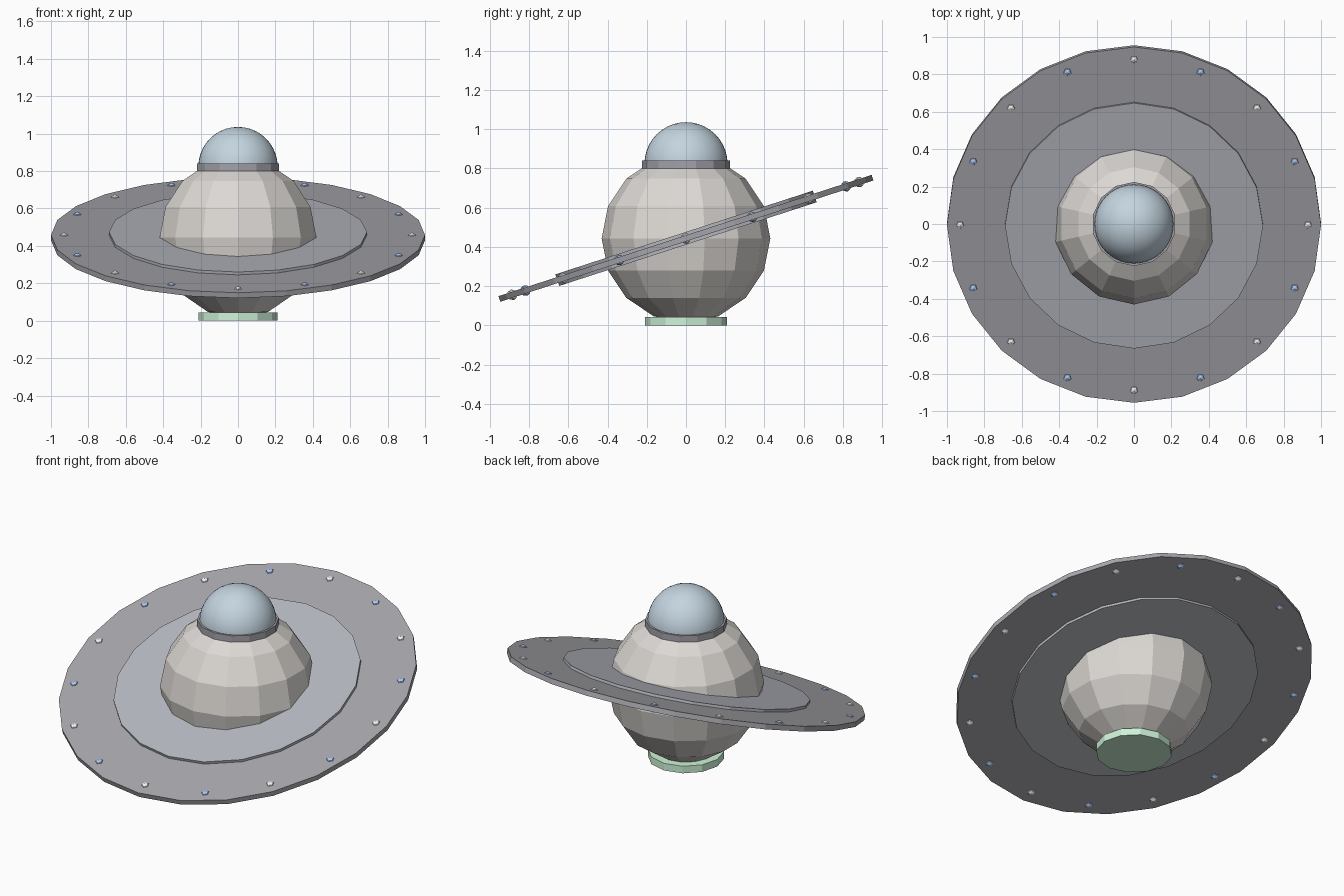
import bpy, bmesh
from math import pi, sin, cos, radians
from mathutils import Matrix

if "Cube" in bpy.data.objects:
    bpy.data.objects.remove(bpy.data.objects["Cube"])

CENTRE_Z = 0.444
TILT = Matrix.Translation((0, 0, CENTRE_Z)) @ Matrix.Rotation(radians(18), 4, 'X')


def material(name, rgb):
    m = bpy.data.materials.new(name)
    m.diffuse_color = (*rgb, 1)
    m.use_nodes = True
    m.node_tree.nodes["Principled BSDF"].inputs["Base Color"].default_value = m.diffuse_color
    return m


def lathe(name, profile, sides, mat, matrix=Matrix(), start=pi / 2, smooth=False):
    """Spin (radius, z) points around z; open ends are capped."""
    bm = bmesh.new()
    rings = []
    for r, z in profile:
        if r < 1e-5:
            rings.append([bm.verts.new((0, 0, z))])
        else:
            rings.append([bm.verts.new((r * cos(start + 2 * pi * i / sides),
                                        r * sin(start + 2 * pi * i / sides), z))
                          for i in range(sides)])
    for a, b in zip(rings, rings[1:]):
        for i in range(sides):
            j = (i + 1) % sides
            quad = [a[i % len(a)], a[j % len(a)], b[j % len(b)], b[i % len(b)]]
            bm.faces.new(list(dict.fromkeys(quad)))
    for ring in (rings[0], rings[-1]):
        if len(ring) > 1:
            bm.faces.new(ring)
    bmesh.ops.recalc_face_normals(bm, faces=bm.faces)
    for f in bm.faces:
        f.smooth = smooth
    mesh = bpy.data.meshes.new(name)
    bm.to_mesh(mesh)
    bm.free()
    mesh.materials.append(mat)
    obj = bpy.data.objects.new(name, mesh)
    obj.matrix_world = matrix
    bpy.context.collection.objects.link(obj)
    return obj


def ball(r, z, rings):
    return [(r * sin(pi * i / rings), z - r * cos(pi * i / rings)) for i in range(rings + 1)]


hull = material("hull_grey", (0.72, 0.69, 0.66))
dark = material("ring_grey", (0.38, 0.38, 0.41))
mid = material("disc_grey", (0.46, 0.48, 0.52))
collar = material("collar_grey", (0.36, 0.36, 0.40))
glass = material("dome_blue", (0.55, 0.66, 0.74))
green = material("base_green", (0.62, 0.90, 0.69))
white = material("light_white", (0.90, 0.90, 0.86))
blue = material("light_blue", (0.42, 0.58, 0.90))

# body, collar, dome and base
lathe("body", ball(0.43, CENTRE_Z, 8), 14, hull)
lathe("dome_collar", [(0.225, 0.787), (0.225, 0.84)], 14, collar)
lathe("dome", ball(0.212, 0.824, 20), 40, glass, smooth=True)
lathe("base", [(0.21, 0), (0.21, 0.043)], 12, green)

# tilted ring and thicker inner disc
lathe("outer_ring", [(1, -0.015), (1, 0.015)], 24, dark, TILT)
lathe("inner_disc", [(0.69, -0.031), (0.69, 0.031)], 20, mid, TILT)

# rim lights, alternating white and blue
for i in range(16):
    a = 2 * pi * i / 16
    place = TILT @ Matrix.Translation((0.93 * cos(a), 0.93 * sin(a), 0))
    lathe(f"rim_light_{i + 1}", ball(0.028, 0, 4), 5,
          blue if i % 2 else white, place, start=-pi / 2)
